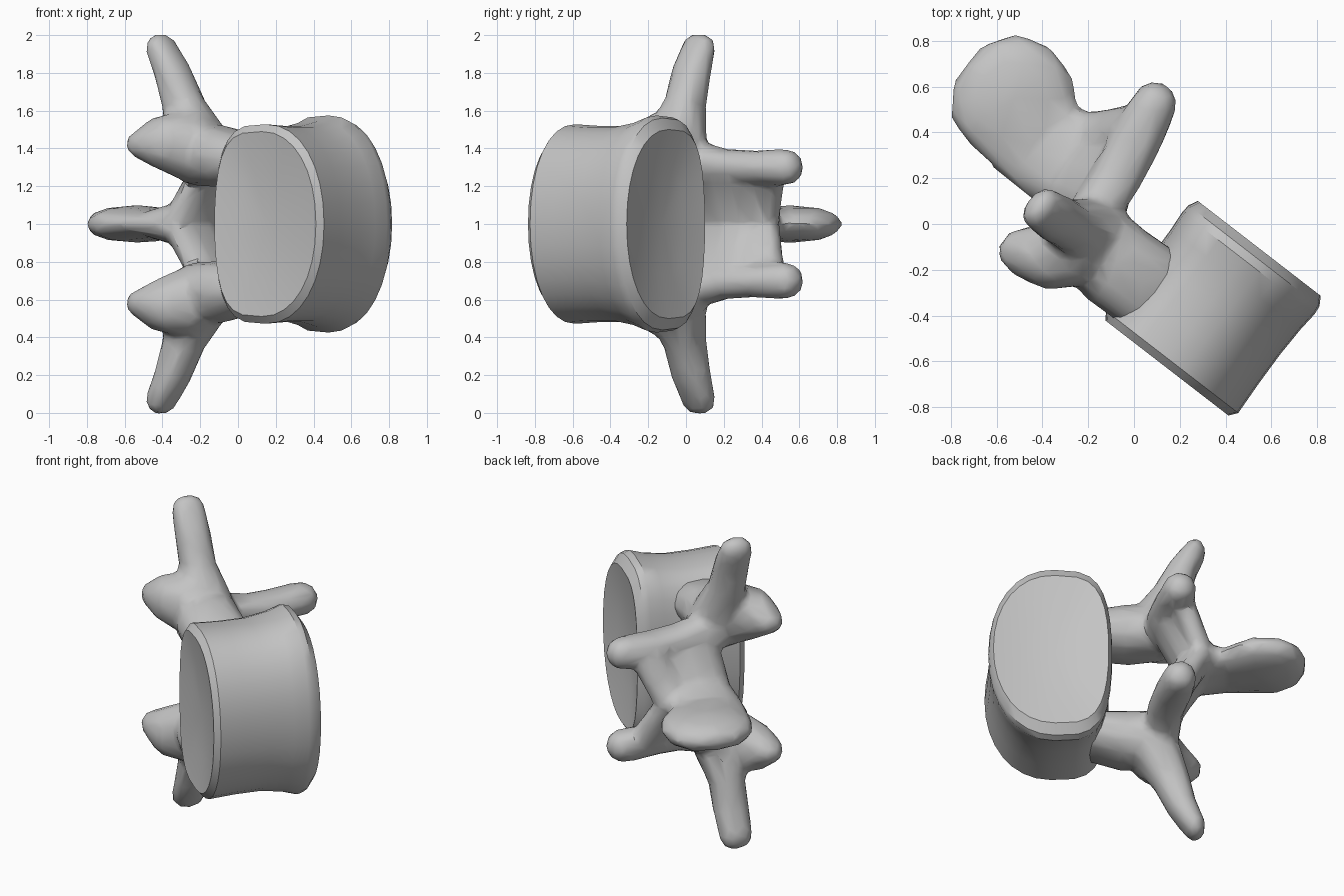
import bpy
import bmesh
from math import cos, sin, pi, atan2
from mathutils import Vector

cube = bpy.data.objects.get("Cube")
if cube:
    bpy.data.objects.remove(cube, do_unlink=True)

bone = bpy.data.materials.new("bone_grey")
bone.use_nodes = True
bone.diffuse_color = (0.55, 0.55, 0.55, 1)
bone.node_tree.nodes["Principled BSDF"].inputs["Base Color"].default_value = (0.55, 0.55, 0.55, 1)

# Local frame: x runs forward, y along the column, z sideways
TURN = atan2(-0.61, 0.79)


def make_object(name, bm):
    bmesh.ops.recalc_face_normals(bm, faces=bm.faces)
    mesh = bpy.data.meshes.new(name)
    bm.to_mesh(mesh)
    bm.free()
    mesh.materials.append(bone)
    obj = bpy.data.objects.new(name, mesh)
    obj.location.z = 1
    obj.rotation_euler.z = TURN
    bpy.context.collection.objects.link(obj)
    return obj


def smooth(obj, angle):
    bpy.ops.object.select_all(action='DESELECT')
    obj.select_set(True)
    bpy.context.view_layer.objects.active = obj
    bpy.ops.object.shade_smooth_by_angle(angle=angle)


def power(value, p):
    return (1 if value >= 0 else -1) * abs(value) ** p


def outline(t):
    # Rounded front, squarer back with a shallow hollow
    c, s = cos(t), sin(t)
    p = 0.92 if c > 0 else 0.62
    hollow = 0.05 * c * c if c < 0 else 0
    return 0.39 * power(c, p) + hollow, 0.55 * power(s, 0.95)


# Vertebral body: waisted loft with rims and dished end plates
SIDES = 32
bm = bmesh.new()
rings = []
for y, su, sz in [(-0.38, 0.5, 0.5), (-0.41, 0.93, 0.89), (-0.375, 1.0, 0.96),
                  (-0.22, 0.98, 0.945), (-0.06, 0.97, 0.945), (0.08, 0.98, 0.99),
                  (0.17, 1.0, 1.045), (0.21, 0.99, 1.02), (0.25, 0.93, 0.91),
                  (0.215, 0.5, 0.5)]:
    ring = []
    for i in range(SIDES):
        u, z = outline(2 * pi * i / SIDES)
        ring.append(bm.verts.new((0.475 + u * su, y, z * sz)))
    rings.append(ring)
for a, b in zip(rings, rings[1:]):
    for i in range(SIDES):
        j = (i + 1) % SIDES
        bm.faces.new((a[i], a[j], b[j], b[i]))
for ring, y in ((rings[0], -0.37), (rings[-1], 0.205)):
    centre = bm.verts.new((0.475, y, 0))
    for i in range(SIDES):
        bm.faces.new((ring[i], ring[(i + 1) % SIDES], centre))
body = make_object("vertebral_body", bm)
smooth(body, 0.55)

# Slightly boxy unit lump shared by every process
ball = bmesh.new()
bmesh.ops.create_icosphere(ball, subdivisions=2, radius=1)
LUMP = [Vector([power(c, 0.88) for c in v.co]) for v in ball.verts]
ball.free()


def limb(bm, stations):
    """Hull each neighbouring pair of lumps (centre, radii)."""
    for pair in zip(stations, stations[1:]):
        verts = [bm.verts.new((x + rx * p.x, y + ry * p.y, z + rz * p.z))
                 for x, y, z, rx, ry, rz in pair for p in LUMP]
        bmesh.ops.convex_hull(bm, input=verts)
        loose = [v for v in verts if v.is_valid and not v.link_faces]
        bmesh.ops.delete(bm, geom=loose, context='VERTS')


PARTS = {
    "pedicle": [(0.24, -0.18, 0.34, 0.10, 0.20, 0.13),
                (0.04, -0.19, 0.36, 0.10, 0.20, 0.165),
                (-0.15, -0.16, 0.36, 0.10, 0.18, 0.16)],
    "superior_articular": [(-0.13, -0.24, 0.41, 0.15, 0.16, 0.19),
                           (-0.21, -0.34, 0.43, 0.15, 0.14, 0.15),
                           (-0.29, -0.40, 0.42, 0.13, 0.10, 0.08)],
    "transverse": [(-0.13, -0.18, 0.43, 0.15, 0.18, 0.13),
                   (-0.22, -0.18, 0.62, 0.12, 0.11, 0.08),
                   (-0.29, -0.19, 0.80, 0.09, 0.11, 0.08),
                   (-0.365, -0.195, 0.93, 0.065, 0.10, 0.08)],
    "inferior_articular": [(-0.17, -0.10, 0.33, 0.11, 0.14, 0.12),
                           (-0.18, 0.10, 0.31, 0.11, 0.12, 0.09),
                           (-0.22, 0.30, 0.30, 0.115, 0.12, 0.09),
                           (-0.25, 0.45, 0.30, 0.10, 0.12, 0.10)],
    "lamina": [(-0.20, 0.08, 0.27, 0.10, 0.22, 0.08),
               (-0.35, 0.05, 0.0, 0.10, 0.23, 0.09)],
    "lamina_edge": [(-0.27, 0.33, 0.27, 0.08, 0.11, 0.06),
                    (-0.39, 0.19, 0.0, 0.07, 0.12, 0.08)],
    "spinous": [(-0.38, 0.05, 0.0, 0.08, 0.24, 0.12),
                (-0.53, 0.03, 0.0, 0.10, 0.22, 0.075),
                (-0.76, 0.11, 0.0, 0.255, 0.28, 0.10)],
}

# Neural arch: one side's processes, mirrored and fused
bm = bmesh.new()
for stations in PARTS.values():
    limb(bm, stations)
arch = make_object("neural_arch", bm)
mirror = arch.modifiers.new("mirror", 'MIRROR')
mirror.use_axis = (False, False, True)
mirror.use_mirror_merge = False
fuse = arch.modifiers.new("fuse", 'REMESH')
fuse.mode = 'VOXEL'
fuse.voxel_size = 0.02
soften = arch.modifiers.new("soften", 'SMOOTH')
soften.factor = 0.5
soften.iterations = 8
simplify = arch.modifiers.new("simplify", 'DECIMATE')
simplify.ratio = 0.08

# Bake the fused shape so that shading follows it
graph = bpy.context.evaluated_depsgraph_get()
fused = bpy.data.meshes.new_from_object(arch.evaluated_get(graph))
arch.modifiers.clear()
arch.data = fused
fused.materials.clear()
fused.materials.append(bone)
smooth(arch, 0.6)
